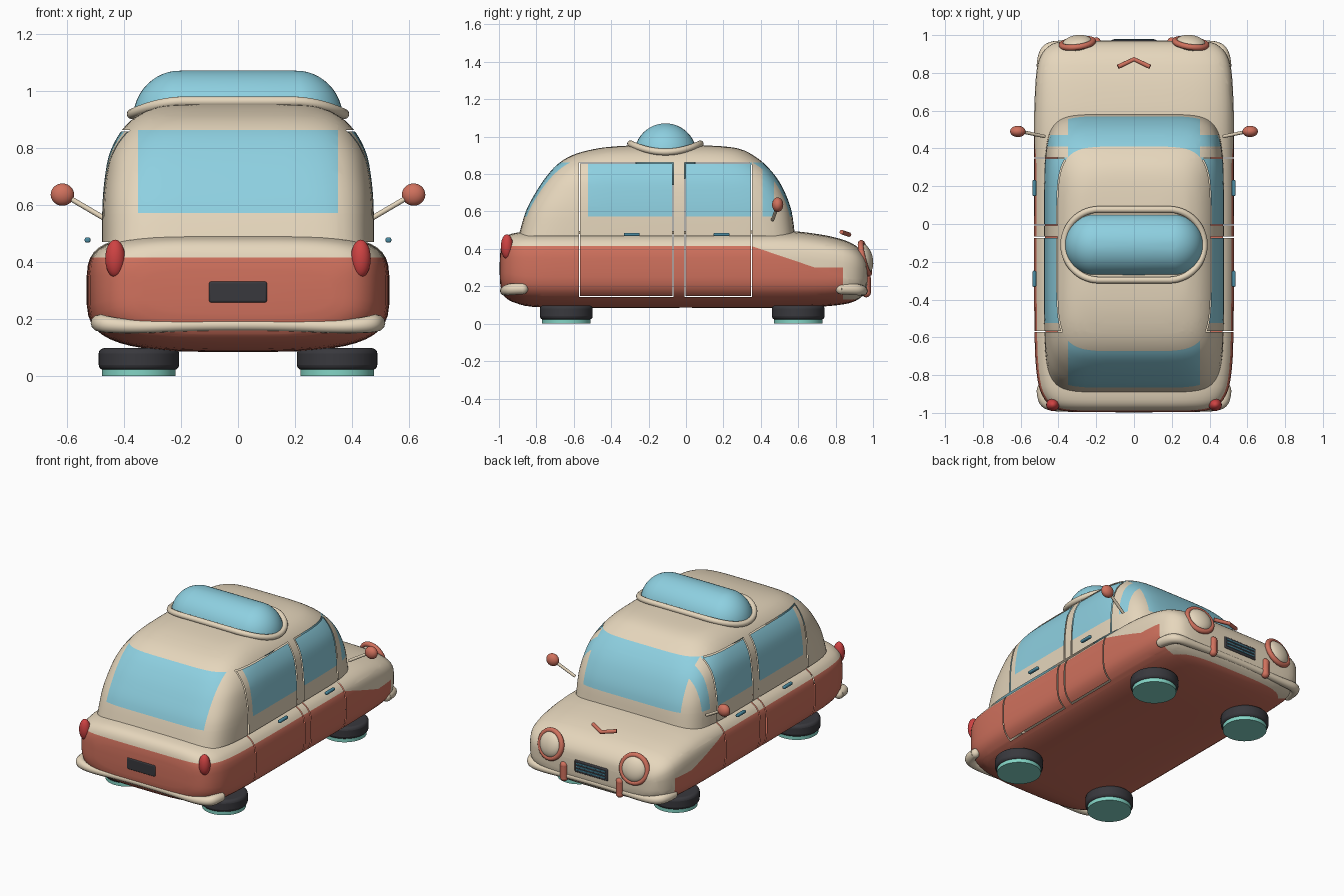
import bpy, bmesh, math
from mathutils import Vector

if "Cube" in bpy.data.objects:
    bpy.data.objects.remove(bpy.data.objects["Cube"])


def material(name, rgb):
    m = bpy.data.materials.new(name)
    m.diffuse_color = (*rgb, 1)
    m.use_nodes = True
    m.node_tree.nodes["Principled BSDF"].inputs["Base Color"].default_value = m.diffuse_color
    return m


CREAM = material("cream paint", (0.79, 0.675, 0.505))
CORAL = material("coral paint", (0.63, 0.165, 0.11))
GLASS = material("sky glass", (0.27, 0.63, 0.75))
BLACK = material("charcoal", (0.04, 0.04, 0.047))
LAMP = material("tail red", (0.62, 0.055, 0.055))
TEAL = material("teal glow", (0.23, 0.66, 0.56))
CHROME = material("blue metal", (0.07, 0.26, 0.36))


def finish(ob, name, mats, angle=40):
    ob.name = name
    for m in mats:
        ob.data.materials.append(m)
    bpy.ops.object.select_all(action='DESELECT')
    ob.select_set(True)
    bpy.context.view_layer.objects.active = ob
    bpy.ops.object.shade_smooth_by_angle(angle=math.radians(angle))
    return ob


def sp(v, n):
    return math.copysign(abs(v) ** (2 / n), v)


def loft(bm, rings, caps):
    rows = [[bm.verts.new(p) for p in r] for r in rings]
    n = len(rows[0])
    for a, b in zip(rows, rows[1:]):
        for i in range(n):
            bm.faces.new((a[i], a[(i + 1) % n], b[(i + 1) % n], b[i]))
    for c in caps:
        bm.faces.new(rows[c])
    bmesh.ops.recalc_face_normals(bm, faces=bm.faces)


def smooth_table(table, steps):
    # Catmull-Rom refinement of a short station table
    out = []
    for i in range(len(table) - 1):
        q = [Vector(table[min(max(i + k, 0), len(table) - 1)]) for k in (-1, 0, 1, 2)]
        for s in range(steps):
            t = s / steps
            out.append(0.5 * (2 * q[1] + (q[2] - q[0]) * t + (2 * q[0] - 5 * q[1] + 4 * q[2] - q[3]) * t * t
                              + (3 * q[1] - q[0] - 3 * q[2] + q[3]) * t ** 3))
    return out + [Vector(table[-1])]


def cut(bm, co, no):
    bmesh.ops.bisect_plane(bm, geom=bm.verts[:] + bm.edges[:] + bm.faces[:],
                           dist=1e-5, plane_co=co, plane_no=no)


DOORS = ((-0.57, -0.07), (-0.005, 0.35))
DOOR_Z = (0.145, 0.86)
GAP = 0.003


def cut_door_gaps(bm, min_x):
    for y in sum(DOORS, ()):
        for s in (-GAP, GAP):
            cut(bm, (0, y + s, 0), (0, 1, 0))
    for z in DOOR_Z:
        for s in (-GAP, GAP):
            cut(bm, (0, 0, z + s), (0, 0, 1))

    def in_gap(c):
        if abs(c.x) < min_x:
            return False
        for y0, y1 in DOORS:
            if y0 - GAP < c.y < y1 + GAP and DOOR_Z[0] - GAP < c.z < DOOR_Z[1] + GAP:
                if min(abs(c.y - y0), abs(c.y - y1), abs(c.z - DOOR_Z[0]), abs(c.z - DOOR_Z[1])) < GAP:
                    return True
        return False
    bad = [f for f in bm.faces if in_gap(f.calc_center_median())]
    bmesh.ops.delete(bm, geom=bad, context='FACES')


def shell(name, bm, rule, mats):
    for f in bm.faces:
        f.material_index = rule(f.calc_center_median())
    me = bpy.data.meshes.new(name)
    bm.to_mesh(me)
    bm.free()
    ob = bpy.data.objects.new(name, me)
    bpy.context.collection.objects.link(ob)
    return finish(ob, name, mats)


# Lower body: y, half width, bottom, top
body = [(-0.994, .33, .22, .37), (-.985, .395, .17, .43), (-.96, .445, .135, .468), (-.91, .485, .11, .486),
        (-.82, .512, .09, .494), (-.6, .527, .085, .496), (0, .53, .085, .496), (.5, .53, .085, .498),
        (.7, .525, .09, .48), (.82, .515, .1, .455), (.89, .495, .115, .428), (.935, .46, .14, .393),
        (.962, .41, .17, .35), (.97, .32, .21, .30)]
rings = []
for y, w, b, t in smooth_table(body, 3):
    ring = []
    for i in range(48):
        a = 2 * math.pi * (i + 0.5) / 48
        n = 4.4 if math.sin(a) > 0 else 3.4
        ring.append((w * sp(math.cos(a), n), y, (b + t) / 2 + (t - b) / 2 * sp(math.sin(a), n)))
    rings.append(ring)
bm = bmesh.new()
loft(bm, rings, (0, -1))
for z in (0.13, 0.30, 0.415):
    cut(bm, (0, 0, z), (0, 0, 1))
for y in (0.35, 0.69, 0.84):
    cut(bm, (0, y, 0), (0, 1, 0))
cut(bm, (0, .35, .415), (0, .115, .34))
cut_door_gaps(bm, 0.4)


def body_paint(c):
    line = 0.415 if c.y < .35 else max(.30, .415 - (c.y - .35) * .115 / .34)
    if c.y > 0.84:
        line = 0.13
    return 1 if c.z < line else 0


shell("lower_body", bm, body_paint, [CREAM, CORAL])

# Cabin: height, half width, rear y, front y
cabin = [(.47, .476, -.895, .583), (.6, .475, -.857, .565), (.7, .466, -.805, .53), (.78, .45, -.752, .485),
         (.85, .415, -.69, .425), (.9, .37, -.61, .36), (.932, .315, -.5, .295), (.948, .25, -.38, .2),
         (.956, .10, -.2, .02)]
rings = []
for z, w, r, f in smooth_table(cabin, 4):
    n = 7 - 2 * (z - .47) / .49
    rings.append([(w * sp(math.cos(a), n), (r + f) / 2 + (f - r) / 2 * sp(math.sin(a), n), z)
                  for a in [2 * math.pi * (i + 0.5) / 64 for i in range(64)]])
bm = bmesh.new()
loft(bm, rings, (-1,))
for z in (0.572, 0.863):
    cut(bm, (0, 0, z), (0, 0, 1))
for x in (-.35, .35):
    cut(bm, (x, 0, 0), (1, 0, 0))
for y in (-.525, .41, .47):
    cut(bm, (0, y, 0), (0, 1, 0))
cut_door_gaps(bm, 0.37)


def cabin_paint(c):
    if not 0.572 < c.z < 0.863:
        return 0
    if abs(c.x) < .35:
        return 1
    return 1 if -.525 < c.y < -.07 or -.005 < c.y < .35 or .41 < c.y < .47 else 0


shell("cabin", bm, cabin_paint, [CREAM, GLASS])


def ball(name, loc, scale, mat, rot=(0, 0, 0)):
    bpy.ops.mesh.primitive_uv_sphere_add(segments=28, ring_count=16, location=loc, rotation=rot)
    ob = bpy.context.object
    ob.scale = scale
    return finish(ob, name, [mat])


def box(name, loc, size, mat, bevel=0.008):
    bpy.ops.mesh.primitive_cube_add(size=1, location=loc)
    ob = bpy.context.object
    ob.scale = size
    bpy.ops.object.transform_apply(location=False, rotation=False, scale=True)
    if bevel:
        mod = ob.modifiers.new("soft edge", 'BEVEL')
        mod.width, mod.segments = bevel, 3
    return finish(ob, name, [mat])


def tube(name, pts, radius, mat, closed=False, smooth=True, radii=None):
    cu = bpy.data.curves.new(name, 'CURVE')
    cu.dimensions = '3D'
    cu.bevel_depth, cu.bevel_resolution, cu.use_fill_caps = radius, 4, True
    s = cu.splines.new('NURBS' if smooth else 'POLY')
    s.points.add(len(pts) - 1)
    for i, p in enumerate(pts):
        s.points[i].co = (*p, 1)
        s.points[i].radius = radii[i] if radii else 1
    s.use_cyclic_u = closed
    if smooth:
        s.use_endpoint_u, s.order_u, s.resolution_u = True, 3, 8
    ob = bpy.data.objects.new(name, cu)
    bpy.context.collection.objects.link(ob)
    bpy.ops.object.select_all(action='DESELECT')
    ob.select_set(True)
    bpy.context.view_layer.objects.active = ob
    bpy.ops.object.convert(target='MESH')
    return finish(bpy.context.object, name, [mat])


# Roof dome with its rim
bpy.ops.mesh.primitive_uv_sphere_add(segments=40, ring_count=24, radius=0.167)
dome = bpy.context.object
for v in dome.data.vertices:
    v.co.x += math.copysign(0.2, v.co.x) if abs(v.co.x) > 1e-4 else 0
dome.location = (0, -0.11, 0.904)
finish(dome, "roof_dome", [GLASS])
rim = []
for i in range(64):
    a = 2 * math.pi * (i + 0.5) / 64
    dx, dy = math.cos(a), math.sin(a)
    rim.append((math.copysign(.185, dx) + .187 * dx, -.11 + .187 * dy, .918 + .044 * dy * dy))
tube("dome_rim", rim, 0.018, CREAM, closed=True, smooth=False)

# Bumpers
for name, e, end_y, mid_y in (("rear_bumper", -1, -.875, -.972), ("front_bumper", 1, .83, .95)):
    half = [(.487, end_y, .186), (.482, end_y + e * .05, .186), (.455, mid_y - e * .012, .18), (.36, mid_y, .172),
            (.15, mid_y, .18)]
    pts = half + [(-x, y, z) for x, y, z in reversed(half)]
    r = [1, 1.1, 1, .8, .75]
    tube(name, pts, 0.029, CREAM, radii=r + r[::-1])
    for s in (-1, 1):
        ball(name + "_tip", (s * .486, end_y, .186), (.028, .03, .029), CREAM)

for s in (-1, 1):
    # Headlights and bumper guards
    tilt = (math.radians(-76), 0, -s * math.radians(8))
    bpy.ops.mesh.primitive_torus_add(major_radius=.084, minor_radius=.016, major_segments=40, minor_segments=12,
                                     location=(s * .3, .957, .35), rotation=tilt)
    finish(bpy.context.object, "headlight_ring", [CORAL])
    ball("headlight", (s * .3, .957, .35), (.08, .08, .04), CREAM, tilt)
    tube("bumper_guard", [(s * .2, .964, .165), (s * .2, .964, .245)], .024, CORAL, smooth=False)
    for z in (.165, .245):
        ball("guard_tip", (s * .2, .964, z), (.024,) * 3, CORAL)
    # Tail lights
    ball("tail_light", (s * .43, -.957, .412), (.035, .033, .066), LAMP)
    # Side mirrors
    tube("mirror_stalk", [(s * .472, .463, .555), (s * .6, .49, .63)], .009, CREAM, smooth=False)
    ball("mirror", (s * .615, .49, .636), (.041, .03, .039), CORAL)
    # Door handles
    for y in (-.29, .19):
        box("door_handle", (s * .527, y, .477), (.02, .085, .018), CHROME, .006)
    # Hover wheels
    for y in (-.64, .6):
        bpy.ops.mesh.primitive_cylinder_add(vertices=48, radius=.141, depth=.076, location=(s * .347, y, .06))
        wheel = bpy.context.object
        mod = wheel.modifiers.new("soft edge", 'BEVEL')
        mod.width, mod.segments, mod.limit_method = .018, 3, 'ANGLE'
        finish(wheel, "wheel", [BLACK])
        bpy.ops.mesh.primitive_cylinder_add(vertices=48, radius=.129, depth=.03, location=(s * .347, y, .015))
        finish(bpy.context.object, "wheel_glow_disc", [TEAL])

# Grille with slats, rear plate, hood ornament
box("grille", (0, .966, .265), (.24, .02, .08), BLACK)
for z in (.245, .265, .285):
    box("grille_slat", (0, .976, z), (.21, .008, .009), CHROME, .002)
box("rear_plate", (0, -.988, .295), (.205, .02, .075), BLACK)
tube("hood_ornament", [(-.085, .832, .49), (0, .872, .476), (.085, .832, .49)], .012, CORAL, smooth=False)
